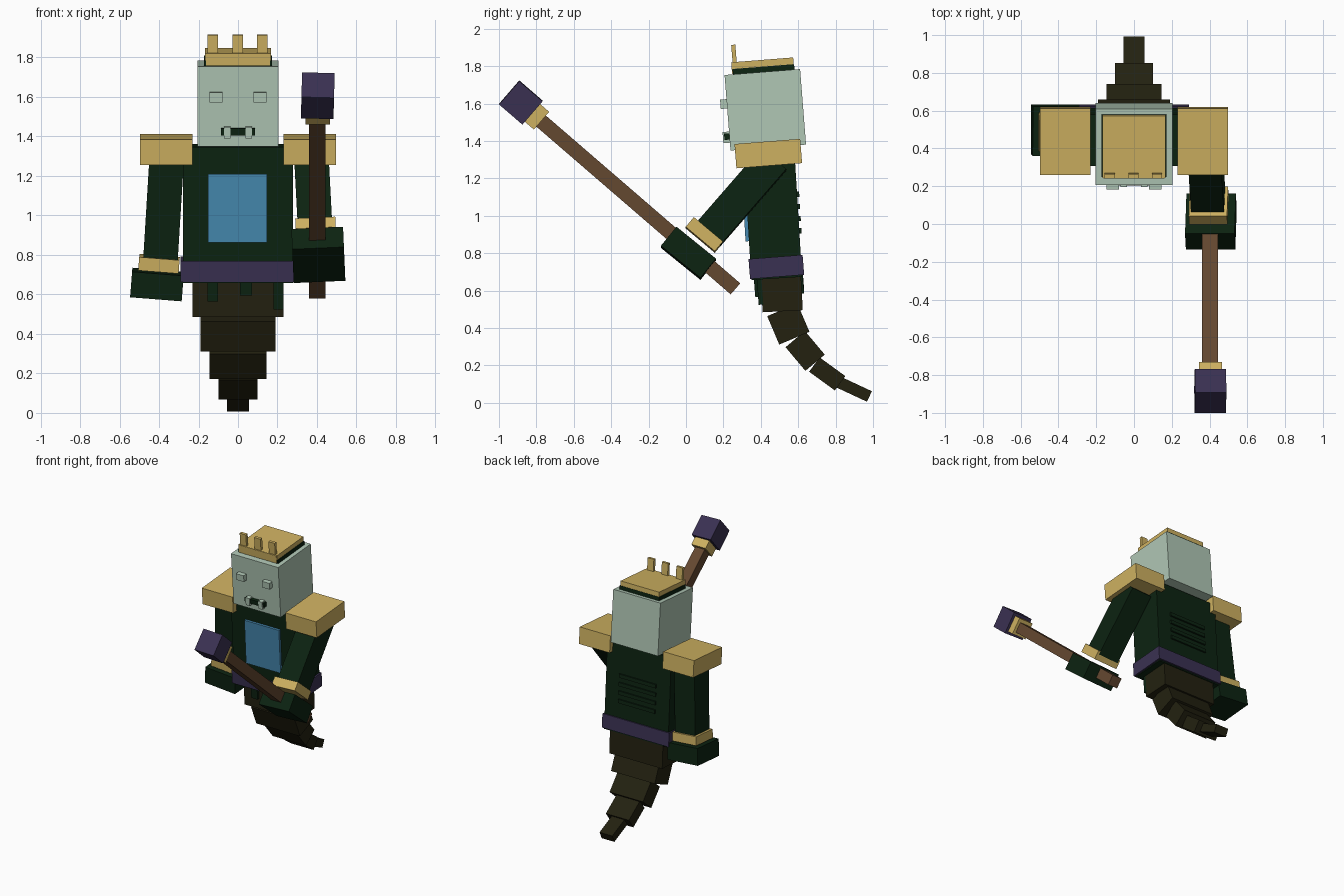
import bpy
import math


def material(name, r, g, b):
    """Flat colour given as 0-255 screen values, stored as linear."""
    def lin(c):
        c /= 255
        return c / 12.92 if c <= 0.04045 else ((c + 0.055) / 1.055) ** 2.4
    m = bpy.data.materials.new(name)
    m.diffuse_color = (lin(r), lin(g), lin(b), 1)
    return m


PALE = material("pale_green", 176, 199, 181)
GOLD = material("gold", 206, 177, 97)
GREEN = material("dark_green", 12, 35, 17)
PURPLE = material("purple", 58, 49, 82)
TAIL = material("dark_olive", 35, 33, 16)
WOOD = material("wood_brown", 100, 72, 48)
BLUE = material("blue", 70, 137, 176)


def box(name, center, size, mat, rx=0.0, ry=0.0):
    """Cuboid with full sizes, tilted about x then y (degrees)."""
    bpy.ops.mesh.primitive_cube_add(size=1, location=center)
    ob = bpy.context.object
    ob.name = name
    ob.scale = size
    ob.rotation_euler = (math.radians(rx), math.radians(ry), 0)
    ob.data.materials.append(mat)
    return ob


LEAN = 4.5   # head and shoulders
BODY = 3.5   # torso

# Head and face
box("head", (0, 0.424, 1.567), (0.41, 0.405, 0.405), PALE, LEAN)
for s in (-1, 1):
    box("eye", (s * 0.112, 0.204, 1.598), (0.066, 0.04, 0.05), PALE, LEAN)
    box("tooth", (s * 0.055, 0.22, 1.42), (0.034, 0.045, 0.06), PALE, LEAN)
box("mouth", (0, 0.222, 1.424), (0.17, 0.035, 0.034), GREEN, LEAN)

# Crown
box("crown_base", (0, 0.415, 1.778), (0.345, 0.33, 0.04), GREEN, LEAN)
box("crown_top", (0, 0.41, 1.816), (0.335, 0.33, 0.036), GOLD, LEAN)
box("crown_front", (0, 0.25, 1.79), (0.325, 0.012, 0.06), GOLD, LEAN)
for x in (-0.128, -0.002, 0.122):
    box("crown_spike", (x, 0.257, 1.86), (0.054, 0.022, 0.11), GOLD, LEAN)

# Torso, chest panel and belt
box("torso", (0, 0.464, 1.01), (0.555, 0.272, 0.69), GREEN, BODY)
box("chest_panel", (-0.003, 0.323, 1.037), (0.30, 0.03, 0.346), BLUE, BODY)
box("belt", (0, 0.483, 0.727), (0.58, 0.29, 0.107), PURPLE, LEAN)

# Back ribs
for z in (0.92, 0.985, 1.05, 1.115):
    y = 0.464 + 0.136 - (z - 1.01) * math.tan(math.radians(BODY))
    box("back_rib", (0, y, z), (0.32, 0.024, 0.028), GREEN, BODY)

# Ragged hem under the belt
for x, z, w, h in ((-0.128, 0.625, 0.055, 0.12), (0.04, 0.635, 0.06, 0.08),
                   (0.205, 0.605, 0.05, 0.16)):
    box("hem_strip", (x, 0.395, z), (w, 0.025, h), GREEN, LEAN)

# Tail: y, z, width, depth, length, tilt
for i, (y, z, w, d, l, a) in enumerate((
        (0.512, 0.585, 0.46, 0.215, 0.19, 3),
        (0.547, 0.422, 0.38, 0.175, 0.165, 23),
        (0.637, 0.278, 0.29, 0.135, 0.165, 40),
        (0.755, 0.155, 0.20, 0.095, 0.170, 54),
        (0.900, 0.072, 0.11, 0.062, 0.178, 65))):
    box(f"tail_segment_{i + 1}", (0, y, z), (w, d, l), TAIL, a)

# Shoulder pads
for s in (-1, 1):
    box("shoulder_pad", (s * 0.363, 0.44, 1.333), (0.267, 0.352, 0.13), GOLD, LEAN)

# Hanging arm
box("hanging_arm", (-0.377, 0.465, 1.03), (0.175, 0.178, 0.56), GREEN, LEAN, 3.5)
box("hanging_cuff", (-0.40, 0.488, 0.755), (0.205, 0.205, 0.068), GOLD, LEAN, 4.5)
box("hanging_hand", (-0.41, 0.496, 0.65), (0.262, 0.262, 0.13), GREEN, LEAN, 4.5)

# Raised arm gripping the staff
box("raised_arm", (0.382, 0.293, 1.10), (0.175, 0.175, 0.54), GREEN, -41, -3)
box("raised_cuff", (0.395, 0.098, 0.898), (0.203, 0.203, 0.068), GOLD, -40, -2.5)
box("raised_hand", (0.407, 0.013, 0.80), (0.262, 0.272, 0.132), GREEN, -39, -2.5)

# Staff
TILT = 49.2
box("staff_shaft", (0.402, -0.256, 1.059), (0.083, 0.078, 1.375), WOOD, TILT)
box("staff_collar", (0.404, -0.797, 1.53), (0.122, 0.125, 0.065), GOLD, TILT)
box("staff_head", (0.404, -0.883, 1.606), (0.165, 0.165, 0.165), PURPLE, TILT, 1.5)
